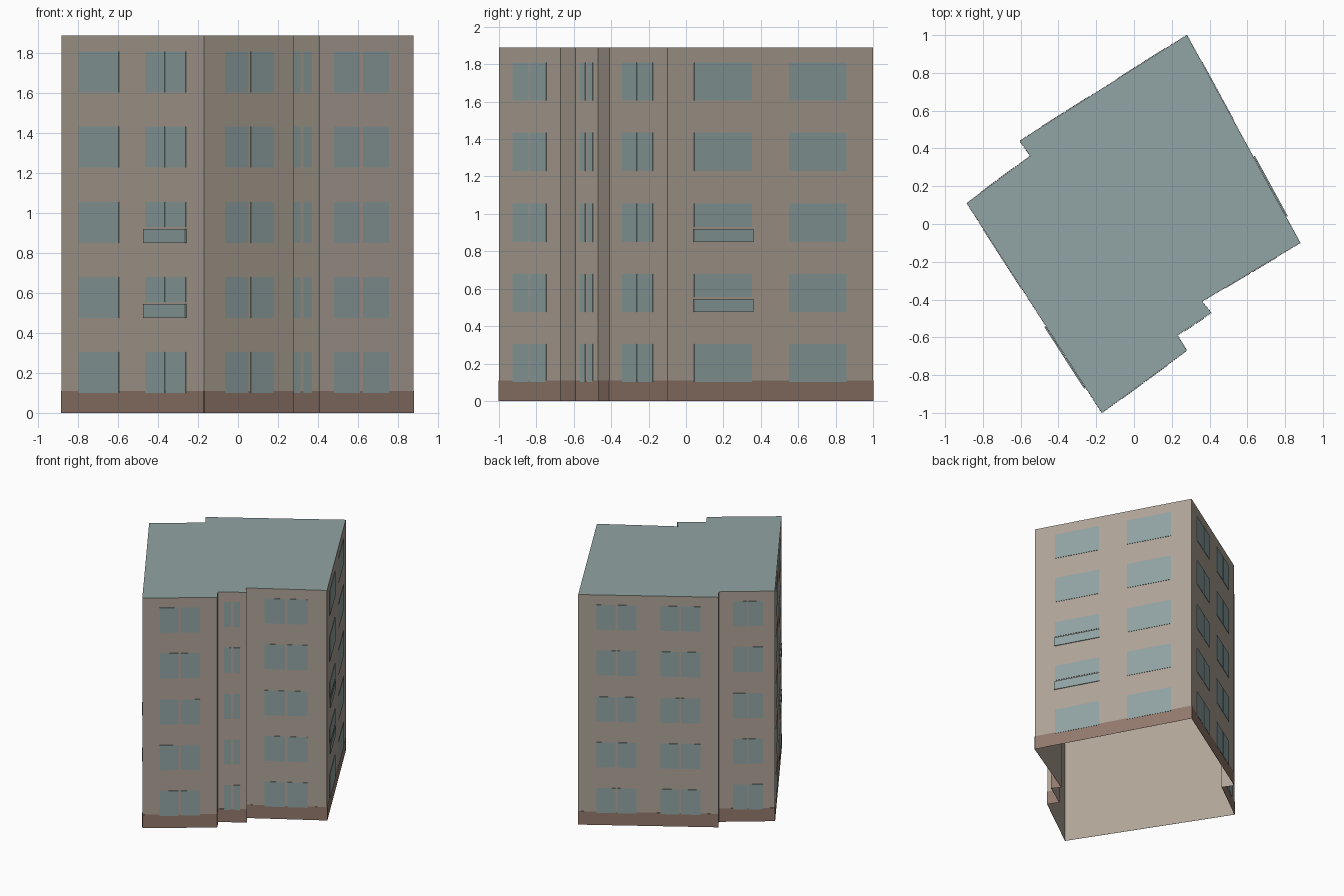
import bpy, bmesh
from mathutils import Vector

cube = bpy.data.objects.get("Cube")
if cube:
    bpy.data.objects.remove(cube)


def material(name, rgb):
    m = bpy.data.materials.new(name)
    m.use_nodes = True
    m.diffuse_color = (*rgb, 1)
    m.node_tree.nodes["Principled BSDF"].inputs["Base Color"].default_value = (*rgb, 1)
    return m


PLASTER = material("beige plaster", (0.43, 0.37, 0.31))
BRICK = material("brown plinth", (0.29, 0.19, 0.15))
GLASS = material("blue grey glass", (0.285, 0.37, 0.37))
HEIGHT, PLINTH = 1.89, 0.11

# Footprint, counter-clockwise from the front corner
CORNERS = [Vector(p) for p in (
    (-0.17, -1.0), (0.28, -0.67), (0.23, -0.59), (0.41, -0.47), (0.36, -0.41),
    (0.88, -0.10), (0.28, 1.0), (-0.605, 0.44), (-0.55, 0.36), (-0.885, 0.11))]
COUNT = len(CORNERS)


def finish(bm, name, *mats):
    mesh = bpy.data.meshes.new(name)
    bm.to_mesh(mesh)
    bm.free()
    for m in mats:
        mesh.materials.append(m)
    obj = bpy.data.objects.new(name, mesh)
    bpy.context.collection.objects.link(obj)


def plate(bm, wall, t0, t1, z0, z1, near, far):
    """Thin box on a wall, spanning fractions t0..t1 of its length."""
    a, b = CORNERS[wall], CORNERS[(wall + 1) % COUNT]
    d = (b - a).normalized()
    out = Vector((d.y, -d.x))
    rings = []
    for depth in (near, far):
        ring = []
        for t, z in ((t0, z0), (t1, z0), (t1, z1), (t0, z1)):
            p = a.lerp(b, t) + out * depth
            ring.append(bm.verts.new((p.x, p.y, z)))
        rings.append(ring)
    back, front = rings
    bm.faces.new(front)
    bm.faces.new(back[::-1])
    for i in range(4):
        j = (i + 1) % 4
        bm.faces.new((back[i], back[j], front[j], front[i]))


# Wall shell, open underneath, with a flat roof
bm = bmesh.new()
low = [bm.verts.new((p.x, p.y, 0)) for p in CORNERS]
top = [bm.verts.new((p.x, p.y, HEIGHT)) for p in CORNERS]
for i in range(COUNT):
    j = (i + 1) % COUNT
    bm.faces.new((low[i], low[j], top[j], top[i]))
bm.faces.new(top).material_index = 1
finish(bm, "walls_and_roof", PLASTER, GLASS)

# Plinth band around the foot of every wall
bm = bmesh.new()
for wall in range(COUNT):
    plate(bm, wall, 0, 1, 0, PLINTH, 0.001, 0.002)
finish(bm, "plinth", BRICK)

# Window columns: wall, start, end, gap between the panes
COLUMNS = [
    (0, 0.23, 0.77, 0.03), (2, 0.22, 0.77, 0.08), (4, 0.23, 0.76, 0.03),
    (5, 0.13, 0.41, 0), (5, 0.59, 0.87, 0),
    (6, 0.13, 0.415, 0.012), (6, 0.585, 0.87, 0.012), (8, 0.25, 0.785, 0.03),
    (9, 0.125, 0.405, 0), (9, 0.59, 0.875, 0.01)]
BALCONIES = [(5, 0.13), (9, 0.59)]
FLOORS = [0.10, 0.475, 0.85, 1.23, 1.605]

windows, panels = bmesh.new(), bmesh.new()
for wall, t0, t1, gap in COLUMNS:
    for level, z in enumerate(FLOORS):
        sill = z
        # Low balcony panels on the second and third floors
        if (wall, t0) in BALCONIES and level in (1, 2):
            plate(panels, wall, t0 - 0.005, t1 + 0.005, z, z + 0.07, 0.004, 0.010)
            sill = z + 0.08
        if gap:
            mid = (t0 + t1) / 2
            spans = [(t0, mid - gap / 2), (mid + gap / 2, t1)]
        else:
            spans = [(t0, t1)]
        for s0, s1 in spans:
            plate(windows, wall, s0, s1, sill, z + 0.205, 0.001, 0.004)
finish(windows, "windows", GLASS)
finish(panels, "balcony_panels", GLASS)
